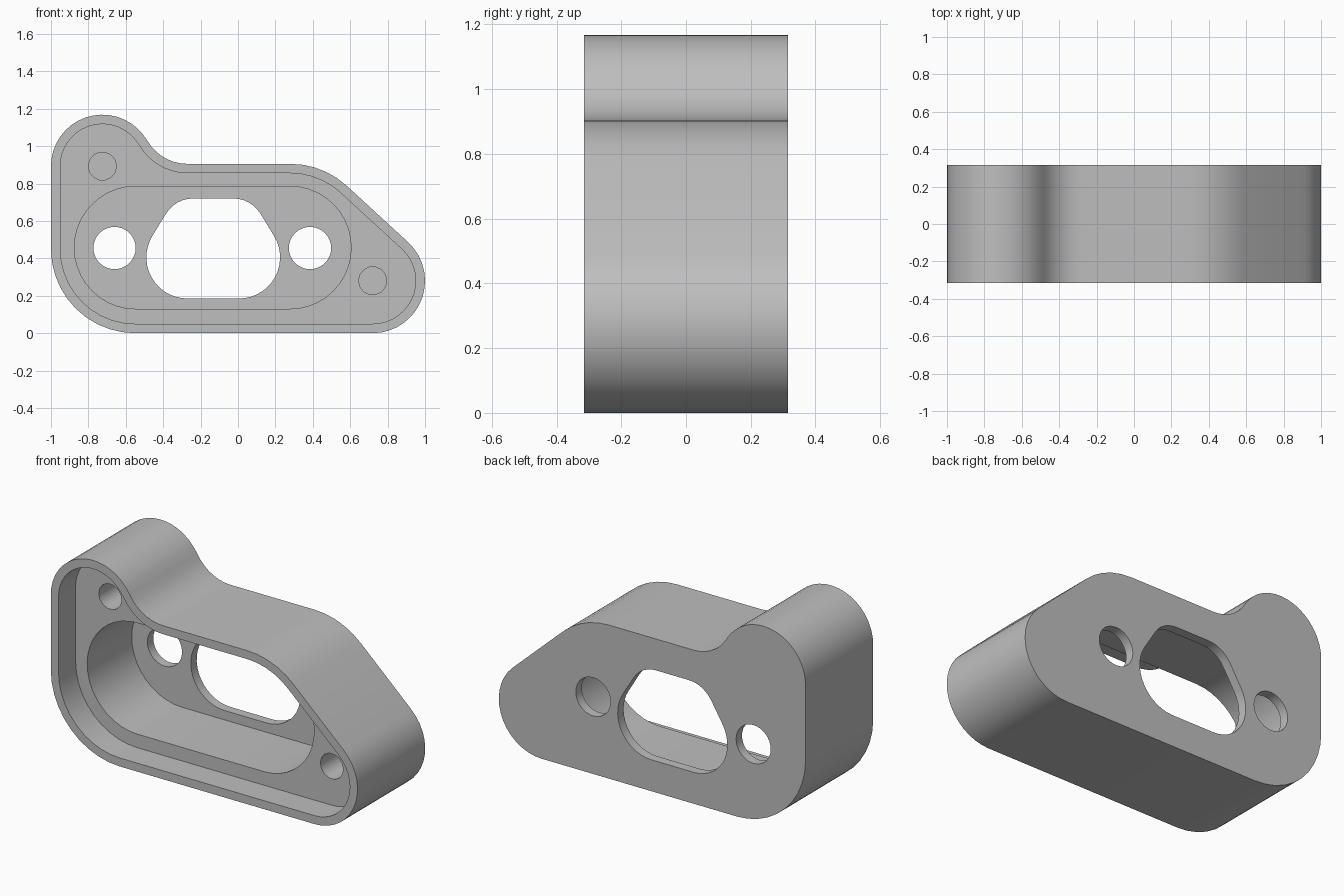
import bpy, bmesh, math

if "Cube" in bpy.data.objects:
    bpy.data.objects.remove(bpy.data.objects["Cube"])

FRONT, BACK = -0.315, 0.315
RECESS_FLOOR, POCKET_FLOOR = -0.155, 0.26


def arc_outline(arcs, inset=0.0):
    """Join arcs (x, z, radius, start, end) into a closed outline; reversed arcs are concave."""
    pts = []
    for x, z, r, a0, a1 in arcs:
        r = r - inset if a1 > a0 else r + inset
        n = max(3, round(abs(a1 - a0) / 9))
        for i in range(n + 1):
            a = math.radians(a0 + (a1 - a0) * i / n)
            p = (x + r * math.cos(a), z + r * math.sin(a))
            if not pts or math.dist(p, pts[-1]) > 0.004:
                pts.append(p)
    if math.dist(pts[0], pts[-1]) < 0.004:
        pts.pop()
    return pts


def circle(x, z, r, n):
    return [(x + r * math.cos(2 * math.pi * i / n),
             z + r * math.sin(2 * math.pi * i / n)) for i in range(n)]


def prism(name, outline, y0, y1):
    """Extrude an x-z outline along y."""
    bm = bmesh.new()
    face = bm.faces.new([bm.verts.new((x, y0, z)) for x, z in outline])
    ext = bmesh.ops.extrude_face_region(bm, geom=[face])
    for v in ext["geom"]:
        if isinstance(v, bmesh.types.BMVert):
            v.co.y = y1
    bmesh.ops.recalc_face_normals(bm, faces=bm.faces)
    mesh = bpy.data.meshes.new(name)
    bm.to_mesh(mesh)
    bm.free()
    obj = bpy.data.objects.new(name, mesh)
    bpy.context.collection.objects.link(obj)
    return obj


# Outer body outline: right nose, sloped shoulder, neck, top lobe, lower left corner
body_arcs = [
    (0.72, 0.28, 0.28, -90, 47.2),
    (0.28, 0.459, 0.446, 47.2, 90),
    (-0.27, 1.153, 0.248, -90, -150.4),
    (-0.725, 0.893, 0.275, 29.6, 180),
    (-0.55, 0.45, 0.45, 180, 270),
]
# Deep stadium pocket
pocket_arcs = [(0.2775, 0.4575, 0.3275, -90, 90), (-0.5475, 0.4575, 0.3275, 90, 270)]
# Central opening, narrower at the top
opening_arcs = [
    (0.005, 0.405, 0.22, -90, 31.5),
    (-0.025, 0.55, 0.17, 31.5, 90),
    (-0.24, 0.55, 0.17, 90, 148.5),
    (-0.27, 0.405, 0.22, 148.5, 270),
]

body = prism("housing_body", arc_outline(body_arcs), FRONT, BACK)
cutters = [
    prism("recess_cutter", arc_outline(body_arcs, 0.05), FRONT - 0.1, RECESS_FLOOR),
    prism("pocket_cutter", arc_outline(pocket_arcs), FRONT - 0.1, POCKET_FLOOR),
    prism("opening_cutter", arc_outline(opening_arcs), FRONT - 0.1, BACK + 0.1),
]
# Round holes through the back wall
for x in (-0.66, 0.385):
    cutters.append(prism("round_hole_cutter", circle(x, 0.455, 0.113, 32), FRONT - 0.1, BACK + 0.1))
# Blind screw holes in the recess floor
for x, z in ((-0.725, 0.893), (0.72, 0.28)):
    cutters.append(prism("screw_hole_cutter", circle(x, z, 0.075, 14), FRONT - 0.1, 0.15))

bpy.context.view_layer.objects.active = body
body.select_set(True)
for cutter in cutters:
    cutter.hide_render = True
    mod = body.modifiers.new("cut", 'BOOLEAN')
    mod.operation = 'DIFFERENCE'
    mod.solver = 'EXACT'
    mod.object = cutter
    bpy.ops.object.modifier_apply(modifier=mod.name)
    bpy.data.objects.remove(cutter, do_unlink=True)

# Single grey finish
grey = bpy.data.materials.new("plain_grey")
grey.diffuse_color = (0.52, 0.52, 0.52, 1)
grey.use_nodes = True
grey.node_tree.nodes["Principled BSDF"].inputs["Base Color"].default_value = grey.diffuse_color
body.data.materials.clear()
body.data.materials.append(grey)
bpy.ops.object.shade_smooth_by_angle(angle=math.radians(30))
